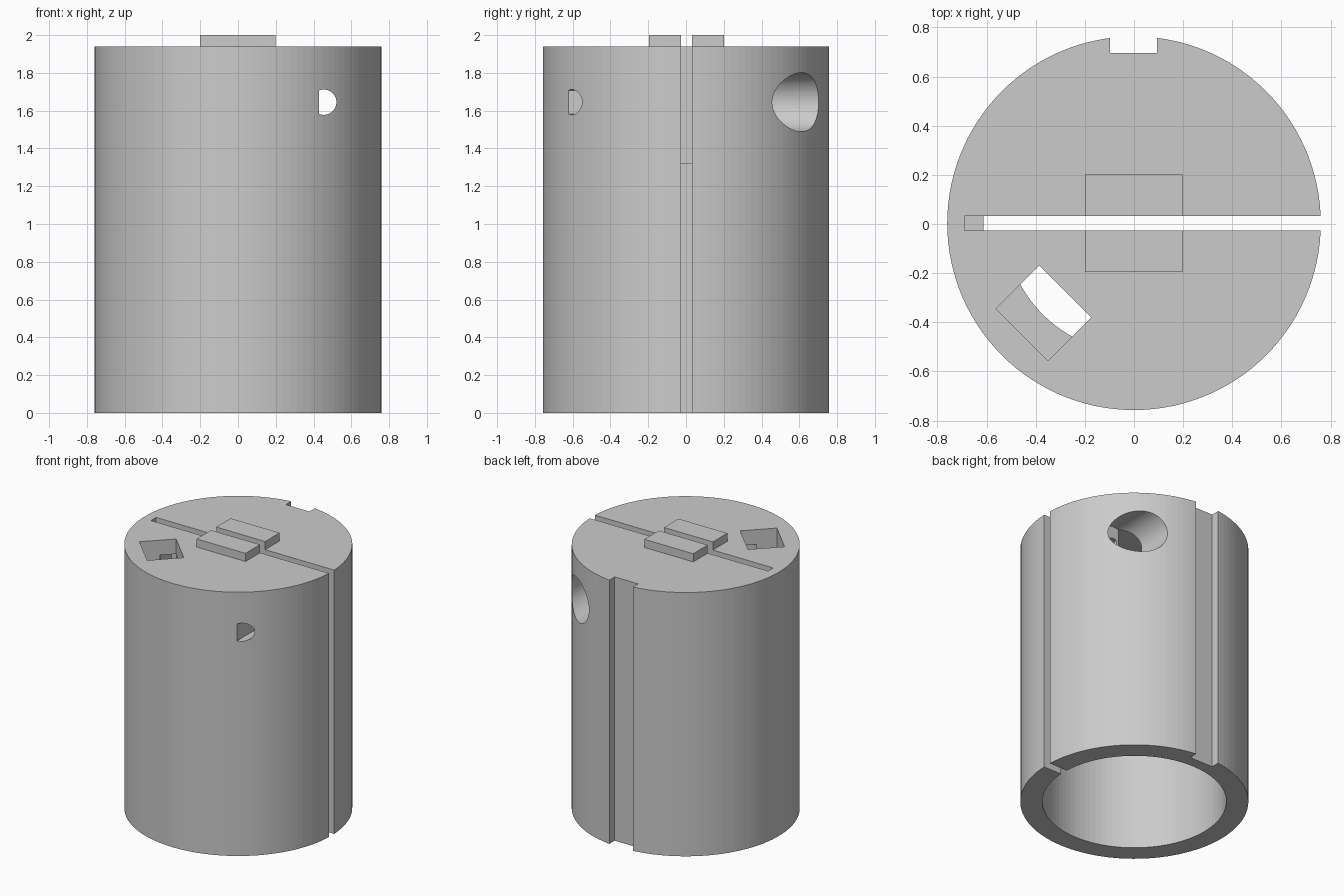
import bpy
from math import radians, sqrt
from mathutils import Vector

if "Cube" in bpy.data.objects:
    bpy.data.objects.remove(bpy.data.objects["Cube"], do_unlink=True)

CY = 0.003        # axis offset caused by the rear keyway
R, TOP = 0.76, 1.94

grey = bpy.data.materials.new("plain grey")
grey.use_nodes = True
colour = (0.6, 0.6, 0.6, 1)
grey.diffuse_color = colour
grey.node_tree.nodes["Principled BSDF"].inputs["Base Color"].default_value = colour


def box(name, low, high, turn=0):
    """Box between two corners, optionally turned about its own z axis."""
    low, high = Vector(low), Vector(high)
    bpy.ops.mesh.primitive_cube_add(size=1, location=(low + high) / 2)
    ob = bpy.context.object
    ob.name = name
    ob.scale = high - low
    ob.rotation_euler.z = radians(turn)
    bpy.ops.object.transform_apply(location=True, rotation=True, scale=True)
    ob.data.materials.append(grey)
    return ob


def rod(name, radius, start, end, sides=96):
    """Cylinder between two points."""
    start, end = Vector(start), Vector(end)
    axis = end - start
    bpy.ops.mesh.primitive_cylinder_add(
        vertices=sides, radius=radius, depth=axis.length,
        location=(start + end) / 2,
        rotation=axis.to_track_quat("Z", "Y").to_euler())
    ob = bpy.context.object
    ob.name = name
    bpy.ops.object.transform_apply(location=True, rotation=True, scale=True)
    ob.data.materials.append(grey)
    return ob


def combine(target, cutter, operation="DIFFERENCE"):
    """Apply a boolean and remove its helper."""
    cutter.hide_render = True
    mod = target.modifiers.new("cut", "BOOLEAN")
    mod.operation, mod.object, mod.solver = operation, cutter, "EXACT"
    bpy.context.view_layer.objects.active = target
    bpy.ops.object.modifier_apply(modifier=mod.name)
    bpy.data.objects.remove(cutter, do_unlink=True)


# Hollow sleeve with a closed top and a narrower upper bore
sleeve = rod("clamp_sleeve", R, (0, CY, 0), (0, CY, TOP), 120)
bore = rod("bore", 0.613, (0, CY, -0.1), (0, CY, 1.4))
combine(bore, rod("upper_bore", 0.525, (0, CY, 1), (0, CY, 1.83)), "UNION")
combine(sleeve, bore)

# Keyway down the back
combine(sleeve, box("keyway", (-0.097, 0.695, -0.1), (0.094, 1, 2.1)))

# Clamp slit: deep across the top, and full height through the right wall
combine(sleeve, box("top_slit", (-0.69, CY - 0.03, 1.32), (1, CY + 0.03, 2.1)))
combine(sleeve, box("side_slit", (0.3, CY - 0.03, -0.1), (1.1, CY + 0.03, 1.5)))

# Slanted window in the top, over the edge of the bore
mid = 0.52 / sqrt(2)
combine(sleeve, box("window", (-mid - 0.124, -mid - 0.149 + 0.005, 1.75),
                    (-mid + 0.124, -mid + 0.149 + 0.005, 2.1), 45))

# Clamp screw hole: wide head recess at the back, flat-sided hole at the front
X, Z = 0.454, 1.645
combine(sleeve, rod("head_recess", 0.156, (X, 0.33, Z), (X, 1, Z), 64))
shank = rod("shank_hole", 0.067, (X, -1, Z), (X, 0.4, Z), 48)
combine(shank, box("flat", (0.3, -1.1, 1.5), (0.43, 0.5, 1.8)))
combine(sleeve, shank)

# Raised blocks on either side of the slit
for name, side in (("front_block", -1), ("back_block", 1)):
    ys = sorted((CY + side * 0.03, CY + side * 0.198))
    box(name, (-0.2, ys[0], TOP), (0.198, ys[1], 2))
